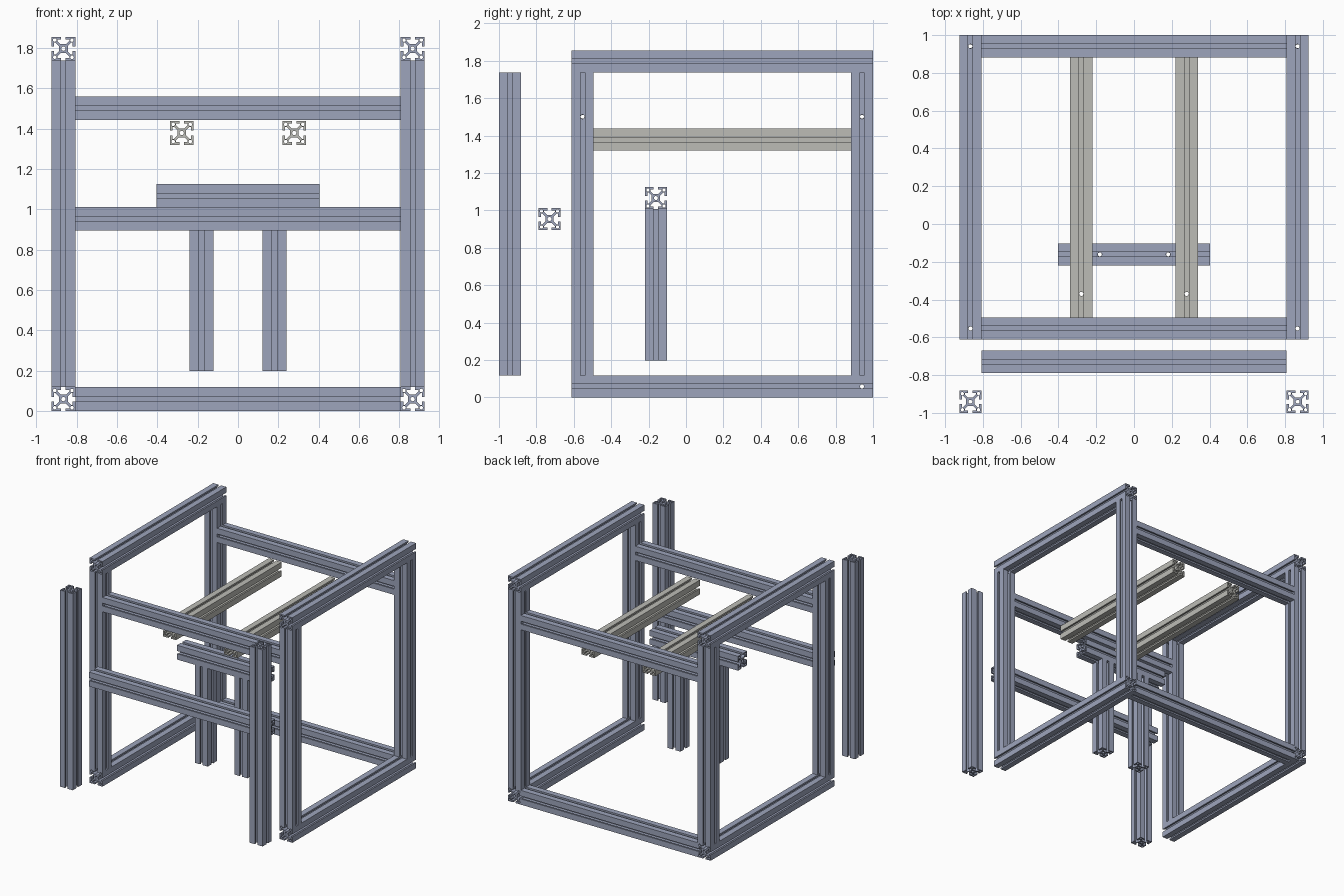
import bpy
import bmesh
from math import cos, sin, pi, radians
from mathutils import Matrix

cube = bpy.data.objects.get("Cube")
if cube:
    bpy.data.objects.remove(cube, do_unlink=True)

SIZE = 0.118          # width of the square slotted bar
U = SIZE / 40         # one fortieth of that width
TURN = {"X": Matrix.Rotation(pi / 2, 4, "Y"),
        "Y": Matrix.Rotation(pi / 2, 4, "X"),
        "Z": Matrix.Identity(4)}


def material(name, rgb):
    mat = bpy.data.materials.new(name)
    mat.use_nodes = True
    mat.diffuse_color = (*rgb, 1)
    mat.node_tree.nodes["Principled BSDF"].inputs["Base Color"].default_value = (*rgb, 1)
    return mat


BLUE = material("blue_grey_metal", (0.337, 0.376, 0.503))
GREY = material("warm_grey_metal", (0.503, 0.503, 0.468))


def circle(cx, cy, r, n=16):
    return [(cx + r * cos(2 * pi * i / n), cy + r * sin(2 * pi * i / n)) for i in range(n)]


def section_loops():
    """Outline with four T-slots, a core bore and four corner bores."""
    side = [(20, 20), (4, 20), (4, 15.5), (10, 15.5), (10, 13), (4.5, 7.5)]
    side += [(-x, y) for x, y in reversed(side[1:])]
    outline = []
    for k in range(4):
        c, s = round(cos(k * pi / 2)), round(sin(k * pi / 2))
        outline += [(c * x - s * y, s * x + c * y) for x, y in side]
    bores = [circle(0, 0, 3.6)]
    bores += [circle(sx * 14.5, sy * 14.5, 3) for sx in (-1, 1) for sy in (-1, 1)]
    return [outline] + bores


def evaluated_mesh(obj):
    deps = bpy.context.evaluated_depsgraph_get()
    return bpy.data.meshes.new_from_object(obj.evaluated_get(deps))


def bar_mesh(length):
    """Fill and extrude the section along z."""
    curve = bpy.data.curves.new("section", "CURVE")
    curve.dimensions = "2D"
    curve.fill_mode = "BOTH"
    curve.extrude = length / 2
    for loop in section_loops():
        spline = curve.splines.new("POLY")
        spline.points.add(len(loop) - 1)
        for point, (x, y) in zip(spline.points, loop):
            point.co = (x * U, y * U, 0, 1)
        spline.use_cyclic_u = True
    helper = bpy.data.objects.new("section", curve)
    bpy.context.collection.objects.link(helper)
    mesh = evaluated_mesh(helper)
    bpy.data.objects.remove(helper, do_unlink=True)
    bm = bmesh.new()
    bm.from_mesh(mesh)
    bmesh.ops.remove_doubles(bm, verts=bm.verts, dist=1e-5)
    bmesh.ops.recalc_face_normals(bm, faces=bm.faces)
    bm.to_mesh(mesh)
    bm.free()
    return mesh


def drill(obj, axis, centre):
    """Cut a screw hole right through the bar."""
    mesh = bpy.data.meshes.new("drill")
    bm = bmesh.new()
    bmesh.ops.create_cone(bm, cap_ends=True, segments=16, radius1=3.8 * U,
                          radius2=3.8 * U, depth=SIZE * 1.3,
                          matrix=Matrix.Translation(centre) @ TURN[axis])
    bm.to_mesh(mesh)
    bm.free()
    cutter = bpy.data.objects.new("drill", mesh)
    cutter.hide_render = True
    bpy.context.collection.objects.link(cutter)
    mod = obj.modifiers.new("hole", "BOOLEAN")
    mod.operation = "DIFFERENCE"
    mod.solver = "EXACT"
    mod.object = cutter
    return cutter


def bar(name, axis, centre, length, mat=BLUE, holes=()):
    mesh = bar_mesh(length)
    mesh.transform(Matrix.Translation(centre) @ TURN[axis])
    mesh.materials.clear()
    mesh.materials.append(mat)
    obj = bpy.data.objects.new(name, mesh)
    bpy.context.collection.objects.link(obj)
    cutters = [drill(obj, *hole) for hole in holes]
    if cutters:
        obj.data = evaluated_mesh(obj)
        obj.modifiers.clear()
        for cutter in cutters:
            bpy.data.objects.remove(cutter, do_unlink=True)
    for poly in obj.data.polygons:
        poly.use_smooth = True
        poly.material_index = 0
    obj.data.set_sharp_from_angle(angle=radians(30))
    return obj


SIDE = 0.866                   # x of the side frames
FRONT, BACK = -0.553, 0.941    # y of the posts
LOW, HIGH = SIZE / 2, 1.797    # z of the side rails
CROSS = 1.501                  # z of the upper cross bars
SPAN = 1.614                   # length of the cross bars
POST = 1.62

for tag, s in (("left", 1), ("right", -1)):
    x = s * SIDE
    # Side frame rails
    rail_holes = [("Z", (x, y, z)) for z in (LOW, HIGH) for y in (FRONT, BACK)]
    bar(f"{tag}_bottom_rail", "Y", (x, 0.194, LOW), 1.612,
        holes=rail_holes[:2] + [("X", (x, BACK, LOW))])
    bar(f"{tag}_top_rail", "Y", (x, 0.194, HIGH), 1.612, holes=rail_holes[2:])
    # Side frame posts
    for end, y in (("front", FRONT), ("back", BACK)):
        bar(f"{tag}_{end}_post", "Z", (x, y, SIZE + POST / 2), POST,
            holes=[("X", (x, y, CROSS))])
    # Loose post in front of the frame
    bar(f"{tag}_loose_post", "Z", (x, -0.941, SIZE + POST / 2), POST)
    # Grey support bar
    gx = s * 0.279
    bar(f"{tag}_support_bar", "Y", (gx, 0.194, 1.379), 1.376, GREY,
        holes=[("Z", (gx, -0.37, 1.379))])
    # Leg of the inner stand
    bar(f"{tag}_stand_leg", "Z", (s * 0.181, -0.161, 0.603), 0.808)

# Cross bars
bar("front_cross_bar", "X", (0, FRONT, CROSS), SPAN)
bar("back_cross_bar", "X", (0, BACK, CROSS), SPAN)
bar("back_bottom_cross_bar", "X", (0, BACK, LOW), SPAN)
bar("loose_cross_bar", "X", (0, -0.73, 0.954), SPAN)

# Head of the inner stand
bar("stand_head", "X", (0, -0.161, 1.066), 0.806,
    holes=[("Z", (s * 0.181, -0.161, 1.066)) for s in (-1, 1)])
